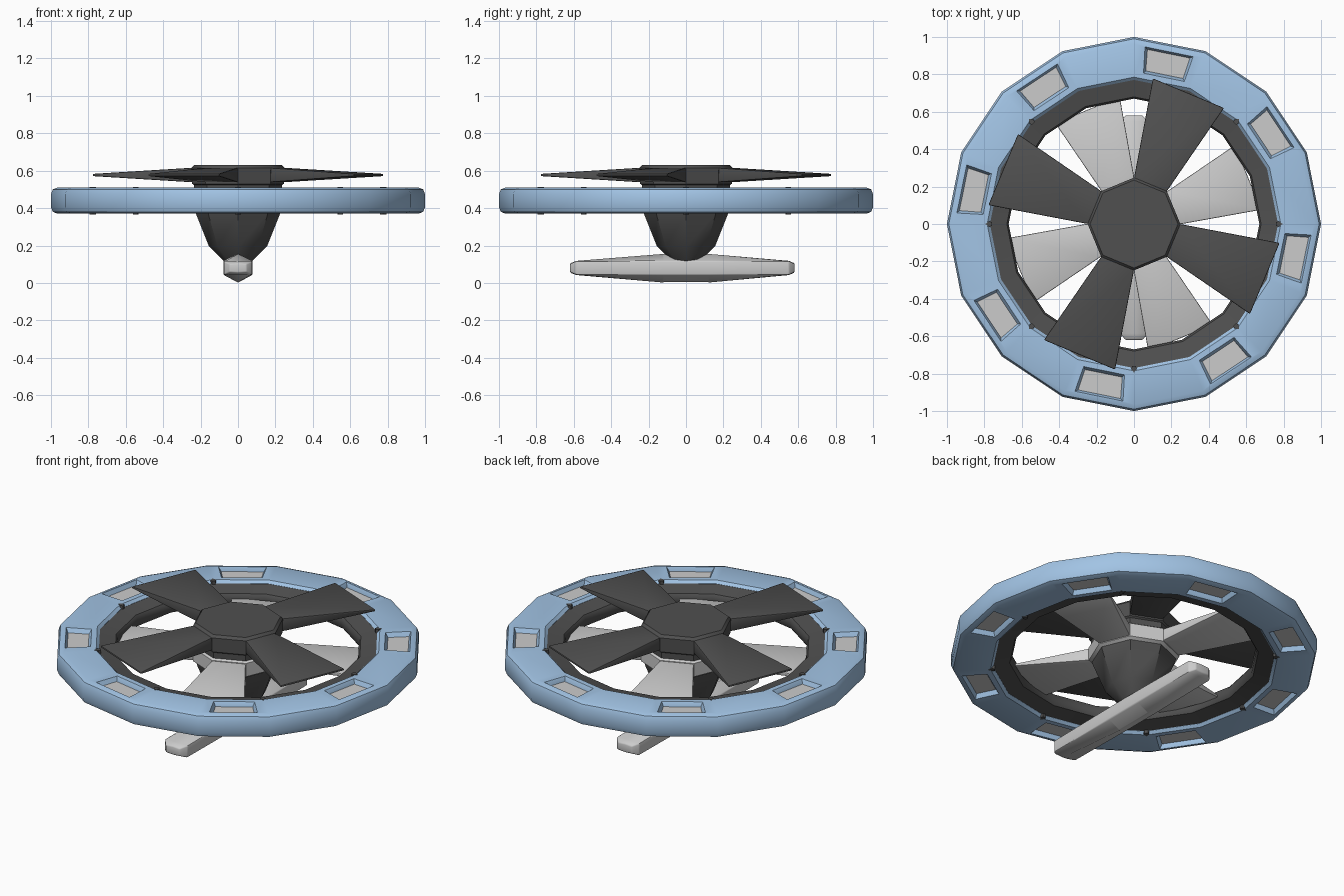
import bpy, bmesh
from math import sin, cos, pi, radians

if "Cube" in bpy.data.objects:
    bpy.data.objects.remove(bpy.data.objects["Cube"])


def material(name, rgb):
    m = bpy.data.materials.new(name)
    m.diffuse_color = (*rgb, 1)
    m.use_nodes = True
    m.node_tree.nodes["Principled BSDF"].inputs["Base Color"].default_value = m.diffuse_color
    return m


BLUE = material("blue", (0.36, 0.55, 0.78))
DARK = material("dark", (0.08, 0.08, 0.08))


def make(name, verts, faces, mat=None, bevel=0, angle=35):
    me = bpy.data.meshes.new(name)
    me.from_pydata(verts, [], faces)
    bm = bmesh.new()
    bm.from_mesh(me)
    bmesh.ops.recalc_face_normals(bm, faces=bm.faces)
    bm.to_mesh(me)
    bm.free()
    ob = bpy.data.objects.new(name, me)
    bpy.context.collection.objects.link(ob)
    if mat:
        me.materials.append(mat)
    bpy.ops.object.select_all(action='DESELECT')
    ob.select_set(True)
    bpy.context.view_layer.objects.active = ob
    if bevel:
        b = ob.modifiers.new("bevel", 'BEVEL')
        b.width, b.segments, b.limit_method = bevel, 2, 'ANGLE'
        b.angle_limit = radians(35)
        bpy.ops.object.modifier_apply(modifier="bevel")
    if angle:
        bpy.ops.object.shade_smooth_by_angle(angle=radians(angle))
    return ob


def lathe(name, profile, sides, closed=False, **kw):
    """Spin an (r, z) profile; closed makes a ring, open gets end caps."""
    n = len(profile)
    verts = [(r * cos(2 * pi * k / sides), r * sin(2 * pi * k / sides), z)
             for k in range(sides) for r, z in profile]
    faces = []
    for k in range(sides):
        a, b = k * n, (k + 1) % sides * n
        for i in range(n if closed else n - 1):
            j = (i + 1) % n
            faces.append((a + i, a + j, b + j, b + i))
    if not closed:
        faces += [[k * n for k in range(sides)], [k * n + n - 1 for k in range(sides)]]
    return make(name, verts, faces, **kw)


def loft(loops):
    """Verts and faces joining equal loops with capped ends."""
    n = len(loops[0])
    verts = [p for lp in loops for p in lp]
    faces = [(s * n + i, s * n + (i + 1) % n, (s + 1) * n + (i + 1) % n, (s + 1) * n + i)
             for s in range(len(loops) - 1) for i in range(n)]
    return verts, faces + [list(range(n)), list(range(n * (len(loops) - 1), n * len(loops)))]


def polar(r, deg, z):
    return (r * cos(radians(deg)), r * sin(radians(deg)), z)


# outer ring with rounded rims
ring = lathe("outer_ring", [(0.77, 0.385), (0.785, 0.37), (0.965, 0.37), (0.99, 0.38), (1, 0.405),
                            (1, 0.475), (0.99, 0.50), (0.965, 0.51), (0.785, 0.51), (0.77, 0.495)],
             16, closed=True, mat=BLUE)


def pocket_loop(a, z, grow):
    da = 7.5 + grow * 65
    return [polar(0.815 - grow, a - da, z), polar(0.942 + grow, a - da, z),
            polar(0.942 + grow, a + da, z), polar(0.815 - grow, a + da, z)]


# eight windows through the ring, each with a recessed grey panel
for k in range(8):
    a = 78.5 + 45 * k
    cutter = make("window_cutter", *loft([pocket_loop(a, z, g) for z, g in
                  ((0.36, 0.012), (0.395, -0.006), (0.485, -0.006), (0.52, 0.012))]), angle=0)
    cutter.hide_render = True
    bpy.context.view_layer.objects.active = ring
    m = ring.modifiers.new("window", 'BOOLEAN')
    m.operation, m.object, m.solver = 'DIFFERENCE', cutter, 'EXACT'
    bpy.ops.object.modifier_apply(modifier="window")
    bpy.data.objects.remove(cutter)
    make(f"window_panel_{k + 1}", *loft([pocket_loop(a, 0.395, 0), pocket_loop(a, 0.485, 0)]), angle=0)
ring.select_set(True)
bpy.context.view_layer.objects.active = ring
bpy.ops.object.shade_smooth_by_angle(angle=radians(35))

# dark inner duct
lathe("inner_duct", [(0.775, 0.385), (0.68, 0.405), (0.67, 0.42), (0.67, 0.46), (0.68, 0.475),
                     (0.775, 0.495)], 16, closed=True, mat=DARK)

# small rivets where the duct meets the ring
for k in range(8):
    if k != 2:
        loops = [[polar(r, 45 * k + d, z) for r, d in
                  ((0.76, -0.7), (0.775, -1.1), (0.795, 0), (0.775, 1.1), (0.76, 0.7))]
                 for z in (0.367, 0.513)]
        make(f"rivet_{k + 1}", *loft(loops), mat=DARK, angle=0)

# tapered octagonal body and both rotor hubs
lathe("body", [(0.06, 0.09), (0.075, 0.115), (0.155, 0.195), (0.225, 0.37), (0.235, 0.41),
               (0.235, 0.55)], 8, mat=DARK)
lathe("upper_hub", [(0.225, 0.515), (0.245, 0.53), (0.248, 0.615), (0.235, 0.63)], 8, mat=DARK)
lathe("lower_hub", [(0.225, 0.385), (0.248, 0.40), (0.248, 0.48), (0.225, 0.495)], 8)


def blades(name, mid, first, tip, spread, z, mat=None):
    for k in range(4):
        c = first + 90 * k
        loops = []
        for r, da, t in ((0.21, 22.5, mid), (0.26, 22, mid), (tip, spread, 0.006)):
            loops.append([polar(r, c - da, z - t), polar(r, c + da, z - t),
                          polar(r, c + da, z + t), polar(r, c - da, z + t)])
        make(f"{name}_{k + 1}", *loft(loops), mat=mat, bevel=0.006)


# top rotor and the fixed vanes below it
blades("rotor_blade", 0.038, 67.4, 0.785, 15.2, 0.577, DARK)
blades("stator_vane", 0.036, 22.2, 0.685, 15.8, 0.44)

# hexagonal skid bar along y
sections = [(-0.62, 0.045, 0.055, 0.105), (-0.585, 0.075, 0.042, 0.118), (-0.12, 0.078, 0.002, 0.155),
            (0.12, 0.078, 0.002, 0.155), (0.55, 0.075, 0.042, 0.118), (0.58, 0.045, 0.055, 0.105)]
bar = []
for y, w, lo, hi in sections:
    s = 0.037 * w / 0.078
    bar.append([(0, y, lo), (w, y, max(0.08 - s, lo)), (w, y, min(0.08 + s, hi)),
                (0, y, hi), (-w, y, min(0.08 + s, hi)), (-w, y, max(0.08 - s, lo))])
make("skid_bar", *loft(bar), bevel=0.006)
